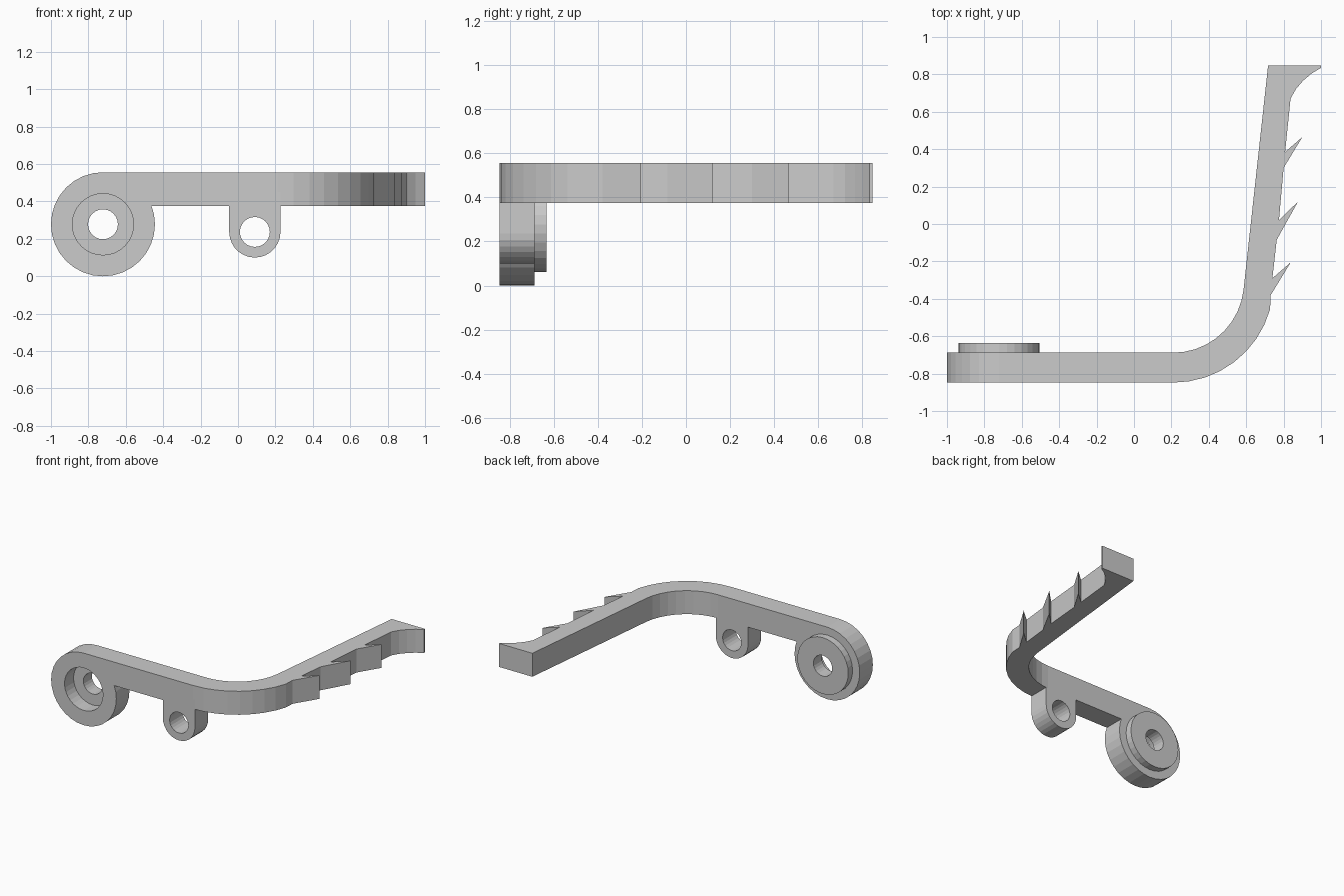
import bpy, bmesh
from math import sin, cos, radians

if "Cube" in bpy.data.objects:
    bpy.data.objects.remove(bpy.data.objects["Cube"])

FRONT, BACK = -0.848, -0.688      # thickness of the bar in y
LOW, TOP = 0.375, 0.556           # height of the bar in z
PIVOT = (-0.722, 0.278)           # (x, z) of the big round end
LUG = (0.09, 0.237)               # (x, z) of the small lug


def arc(cx, cy, r, a0, a1, n):
    """Points along an arc, angles in degrees."""
    return [(cx + r * cos(radians(a0 + (a1 - a0) * i / n)),
             cy + r * sin(radians(a0 + (a1 - a0) * i / n))) for i in range(n + 1)]


def prism(name, pts, lo, hi, axis):
    """Extrude a 2D outline along y (outline in x,z) or z (outline in x,y)."""
    bm = bmesh.new()
    place = (lambda p, h: (p[0], h, p[1])) if axis == 'y' else (lambda p, h: (p[0], p[1], h))
    a = [bm.verts.new(place(p, lo)) for p in pts]
    b = [bm.verts.new(place(p, hi)) for p in pts]
    bm.faces.new(a)
    bm.faces.new(b)
    n = len(pts)
    for i in range(n):
        j = (i + 1) % n
        bm.faces.new((a[i], a[j], b[j], b[i]))
    bmesh.ops.recalc_face_normals(bm, faces=bm.faces)
    me = bpy.data.meshes.new(name)
    bm.to_mesh(me)
    bm.free()
    ob = bpy.data.objects.new(name, me)
    bpy.context.collection.objects.link(ob)
    return ob


def cylinder(name, centre, r, lo, hi, n=32):
    return prism(name, arc(*centre, r, 0, 360, n)[:-1], lo, hi, 'y')


def combine(target, other, operation):
    """Apply a boolean and remove the helper."""
    mod = target.modifiers.new(operation, 'BOOLEAN')
    mod.operation, mod.object, mod.solver = operation, other, 'EXACT'
    bpy.context.view_layer.objects.active = target
    bpy.ops.object.modifier_apply(modifier=mod.name)
    bpy.data.objects.remove(other, do_unlink=True)


# Bent arm seen from above: straight bar, quarter bend, barbed leg, hooked tip
bend = (0.21, -0.31)
outline = [(PIVOT[0], FRONT)]
outline += arc(*bend, 0.538, -90, -6.6, 9)[:-1]
for bottom, tip, top in [((0.731, -0.38), (0.838, -0.205), (0.74, -0.29)),
                         ((0.763, -0.085), (0.877, 0.12), (0.775, 0.02)),
                         ((0.80, 0.30), (0.90, 0.465), (0.808, 0.385))]:
    outline += [bottom, tip, top]
outline += [(0.837, 0.67), (0.866, 0.722), (0.905, 0.767), (0.95, 0.805), (1.0, 0.835),
            (1.0, 0.848), (0.717, 0.848)]
outline += arc(*bend, 0.378, -6.6, -90, 9)
outline += [(PIVOT[0], BACK)]
arm = prism("barbed_arm", outline, LOW, TOP, 'z')

# Round pivot end, its raised boss and the hanging lug
combine(arm, cylinder("pivot_disc", PIVOT, 0.278, FRONT, BACK), 'UNION')
combine(arm, cylinder("pivot_boss", PIVOT, 0.217, BACK - 0.03, -0.635), 'UNION')
lug = [(LUG[0] + 0.137, 0.45), (LUG[0] - 0.137, 0.45)] + arc(*LUG, 0.137, 180, 360, 14)
combine(arm, prism("lug", lug, FRONT, BACK, 'y'), 'UNION')

# Counterbore and through holes
combine(arm, cylinder("counterbore", PIVOT, 0.164, FRONT - 0.1, FRONT + 0.11), 'DIFFERENCE')
combine(arm, cylinder("pivot_hole", PIVOT, 0.08, -1, -0.5, 24), 'DIFFERENCE')
combine(arm, cylinder("lug_hole", LUG, 0.08, -1, -0.5, 24), 'DIFFERENCE')
